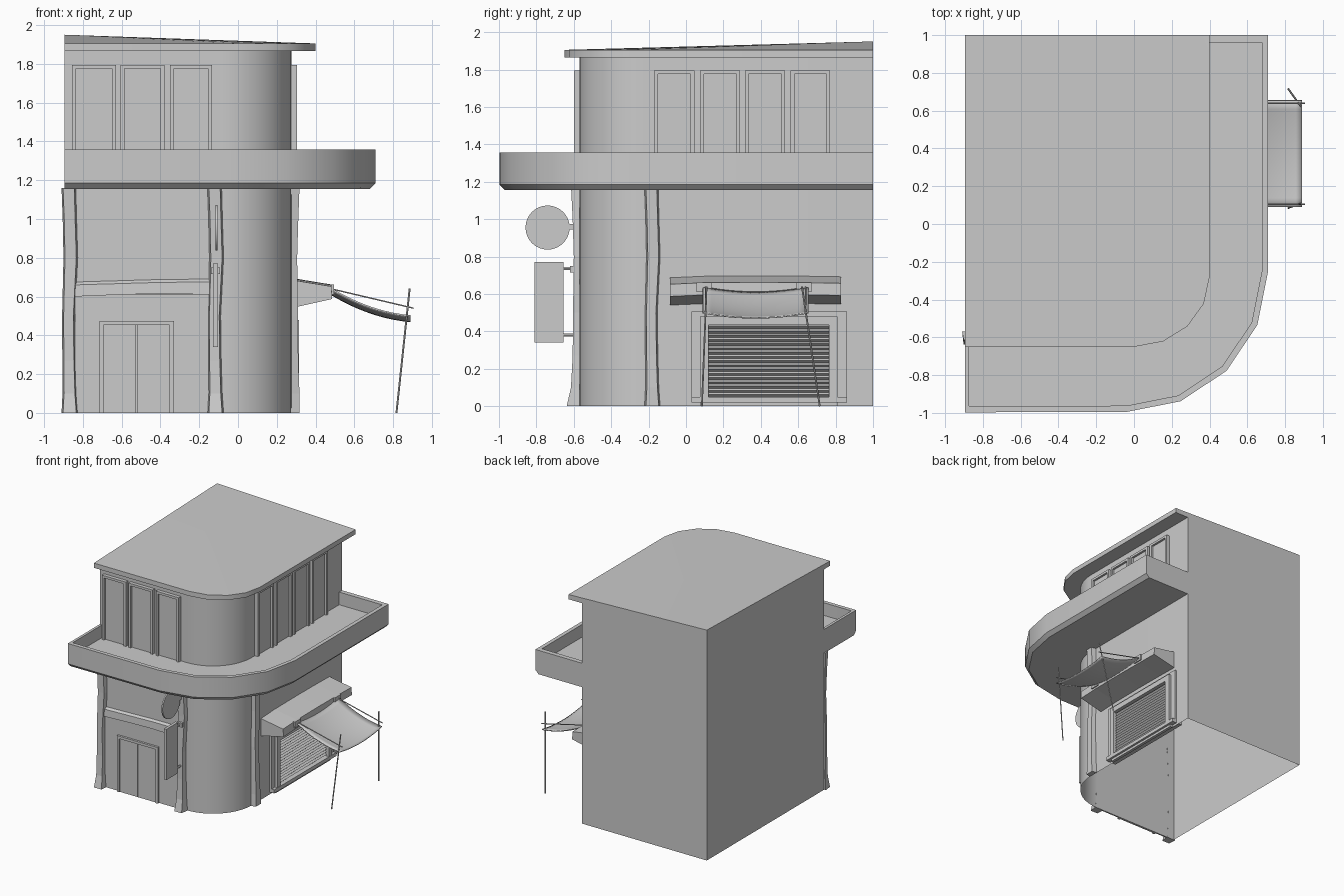
import bpy, bmesh, math
from mathutils import Vector

if "Cube" in bpy.data.objects:
    bpy.data.objects.remove(bpy.data.objects["Cube"])


def mesh_obj(name, verts, faces, smooth=False):
    me = bpy.data.meshes.new(name)
    me.from_pydata([tuple(v) for v in verts], [], faces)
    bm = bmesh.new()
    bm.from_mesh(me)
    bmesh.ops.recalc_face_normals(bm, faces=bm.faces)
    bm.to_mesh(me)
    bm.free()
    ob = bpy.data.objects.new(name, me)
    bpy.context.collection.objects.link(ob)
    if smooth:
        bpy.ops.object.select_all(action='DESELECT')
        ob.select_set(True)
        bpy.context.view_layer.objects.active = ob
        bpy.ops.object.shade_smooth_by_angle(angle=math.radians(30))
    return ob


def loft(name, rings, smooth=False, open_start=False):
    """Skin matching rings of points and cap the ends."""
    n = len(rings[0])
    verts = [p for r in rings for p in r]
    faces = [(k * n + i, k * n + (i + 1) % n, (k + 1) * n + (i + 1) % n, (k + 1) * n + i)
             for k in range(len(rings) - 1) for i in range(n)]
    faces.append(tuple((len(rings) - 1) * n + i for i in range(n)))
    if not open_start:
        faces.append(tuple(range(n)))
    return mesh_obj(name, verts, faces, smooth)


def box(name, x0, x1, y0, y1, z0, z1):
    return loft(name, [[(x0, y0, z), (x1, y0, z), (x1, y1, z), (x0, y1, z)] for z in (z0, z1)])


def rod(name, a, b, r, sides=6):
    a, b = Vector(a), Vector(b)
    q = (b - a).to_track_quat('Z', 'Y')
    circ = [q @ Vector((r * math.cos(t), r * math.sin(t), 0))
            for t in (2 * math.pi * i / sides for i in range(sides))]
    return loft(name, [[p + c for c in circ] for p in (a, b)], smooth=sides > 12)


def corner(cx, cy, rx, ry, seg):
    """Front right quarter ellipse, from the front to the right side."""
    return [(cx + rx * math.sin(t), cy - ry * math.cos(t))
            for t in (math.pi / 2 * i / seg for i in range(seg + 1))]


def at(pts, z):
    return [(x, y, z) for x, y in pts]


L, FRONT, RIGHT = -0.895, -0.57, 0.275

# Main walls with the rounded corner, open underneath
plan = [(L, FRONT)] + corner(-0.085, -0.21, 0.36, 0.36, 20) + [(RIGHT, 1), (L, 1)]
loft("building_walls", [at(plan, 0), at(plan, 1.885)], smooth=True, open_start=True)

# Roof: level eaves rising to the back left corner
eave = [(L, -0.65)] + corner(0, -0.28, 0.4, 0.37, 4) + [(0.4, 1), (L, 1)]
n = len(eave)
top = at(eave[:-1], 1.905) + [(L, 1, 1.95)]
faces = [tuple(range(n))] + [(i, (i + 1) % n, n + (i + 1) % n, n + i) for i in range(n)]
faces += [(n + i, n + i + 1, 2 * n - 1) for i in range(n - 2)]
mesh_obj("roof", at(eave, 1.865) + top, faces, smooth=True)


# Balcony wrapping front and right side
def balcony_plan(inset, end):
    return ([(L + end, -0.997 + inset)]
            + corner(-0.04, -0.25, 0.75 - inset, 0.745 - inset, 4)
            + [(0.71 - inset, 1 - end * 1.8), (0.27, 1 - end * 1.8),
               (0.27, -0.2), (-0.09, -0.565), (L + end, -0.565)])


loft("balcony", [at(balcony_plan(0.03, 0), 1.155), at(balcony_plan(0, 0), 1.185),
                 at(balcony_plan(0, 0), 1.357), at(balcony_plan(0.033, 0.022), 1.357),
                 at(balcony_plan(0.033, 0.022), 1.25)], smooth=True)


# Placement helper: u along the wall, d outward from it
def wall_box(name, side, u0, u1, d0, d1, z0, z1):
    if side == 'front':
        return box(name, u0, u1, FRONT - d1, FRONT - d0, z0, z1)
    return box(name, RIGHT + d0, RIGHT + d1, u0, u1, z0, z1)


def frame(name, side, u0, u1, z0, z1, w, d):
    wall_box(name + "_left", side, u0, u0 + w, 0, d, z0, z1)
    wall_box(name + "_right", side, u1 - w, u1, 0, d, z0, z1)
    wall_box(name + "_top", side, u0 + w, u1 - w, 0, d, z1 - w, z1)


# Upper windows
for side, spans in (('front', [(-0.855, -0.63), (-0.605, -0.38), (-0.35, -0.135)]),
                    ('right', [(-0.17, 0.045), (0.075, 0.29), (0.315, 0.53), (0.56, 0.77)])):
    for i, (a, b) in enumerate(spans):
        nm = f"{side}_window_{i + 1}"
        frame(nm + "_frame", side, a, b, 1.24, 1.795, 0.02, 0.03)
        wall_box(nm + "_pane", side, a + 0.02, b - 0.02, 0, 0.012, 1.24, 1.775)


# Slightly crooked posts: z, sideways shift, half width, depth
LEVELS = [(0, 0.002, 0.042, 0.068), (0.1, 0.001, 0.036, 0.045), (0.27, -0.002, 0.034, 0.036),
          (0.5, -0.004, 0.033, 0.034), (0.8, 0.007, 0.037, 0.03),
          (1.0, 0.002, 0.036, 0.036), (1.16, -0.003, 0.037, 0.044)]


def post(name, side, u, max_depth):
    rings = []
    for z, s, h, d in LEVELS:
        d, f = min(d, max_depth), h - 0.008
        c = [(u + s - h, -0.001), (u + s + h, -0.001), (u + s + f, d), (u + s - f, d)]
        rings.append([(a, FRONT - b, z) if side == 'front' else (RIGHT + b, a, z) for a, b in c])
    loft(name, rings)


post("front_left_post", 'front', -0.87, 0.07)
post("front_right_post", 'front', -0.118, 0.07)
post("side_post", 'right', -0.182, 0.042)

# Front shop wall, sloping ledge and double door
wall_box("shop_front_panel", 'front', -0.84, -0.14, 0, 0.012, 0, 0.61)
ledge = [(-0.84, 0.60, 0.675), (-0.6, 0.61, 0.682), (-0.4, 0.615, 0.688), (-0.14, 0.61, 0.69)]
loft("shop_front_ledge", [[(x, -0.57, a), (x, -0.592, a), (x, -0.588, b - 0.015), (x, -0.57, b)]
                          for x, a, b in ledge])
frame("door_frame", 'front', -0.715, -0.33, 0, 0.475, 0.022, 0.03)
for a, b, s in ((-0.693, -0.526, "left"), (-0.522, -0.352, "right")):
    wall_box("door_leaf_" + s, 'front', a, b, 0, 0.02, 0, 0.453)

# Hanging signs on the front right post
rod("round_sign", (-0.117, -0.74, 0.955), (-0.105, -0.74, 0.955), 0.118, 32)
box("round_sign_bracket", -0.115, -0.105, -0.63, -0.59, 0.945, 0.975)
box("board_sign", -0.128, -0.104, -0.81, -0.655, 0.34, 0.77)
for z, y in ((0.735, -0.75), (0.38, -0.77)):
    rod("board_sign_bracket", (-0.117, y, z), (-0.117, -0.59, z), 0.009)
box("board_sign_mount", -0.14, -0.092, -0.62, -0.59, 0.715, 0.75)

# Shutter opening on the right side
frame("shutter_surround", 'right', 0.03, 0.86, 0.03, 0.505, 0.05, 0.018)
frame("shutter_frame", 'right', 0.075, 0.81, 0.05, 0.48, 0.045, 0.04)
box("shutter_sill", 0.22, 0.318, 0.03, 0.86, 0.02, 0.05)
box("shutter_step", 0.275, 0.3, 0.075, 0.81, 0, 0.02)
SLATS = 17
for i in range(SLATS):
    h = 0.385 / SLATS
    z = 0.05 + i * h
    prof = [(0.274, z), (0.28, z), (0.295, z + h * 0.55), (0.28, z + h), (0.274, z + h)]
    loft("shutter_slat", [[(x, y, zz) for x, zz in prof] for y in (0.12, 0.765)])

# Solid canopy above the shutter
rings = []
for y, s in ((-0.085, -0.005), (0.1, 0.003), (0.4, 0.005), (0.65, 0.003), (0.83, 0)):
    rings.append([(x, y, z + s) for x, z in
                  ((0.274, 0.692), (0.34, 0.68), (0.482, 0.657), (0.485, 0.592), (0.274, 0.545))])
loft("canopy", rings)

# Sagging cloth awning
N = 12
pts = []
for i in range(N + 1):
    u = i / N
    for j in range(N + 1):
        v = j / N
        pts.append((0.485 + 0.405 * u, 0.09 + 0.565 * v,
                    0.637 - 0.137 * (1.75 * u - 0.75 * u * u) - 0.028 * 4 * v * (1 - v)))
cells = [(i * (N + 1) + j, i * (N + 1) + j + 1, (i + 1) * (N + 1) + j + 1, (i + 1) * (N + 1) + j)
         for i in range(N) for j in range(N)]
cloth = mesh_obj("cloth_awning", pts, cells, smooth=True)
sol = cloth.modifiers.new("thickness", 'SOLIDIFY')
sol.thickness = 0.008
sol.offset = 0

# Awning rods, poles and fascia brackets
for y, top_y, foot_y, s in ((0.105, 0.11, 0.085, "front"), (0.64, 0.62, 0.715, "back")):
    rod("awning_rod_" + s, (0.48, y, 0.64), (0.905, y, 0.54), 0.004)
    rod("awning_pole_" + s, (0.885, top_y, 0.64), (0.817, foot_y, 0), 0.005)
    box("awning_bracket_" + s, 0.475, 0.495, y - 0.05, y + 0.03, 0.61, 0.662)
